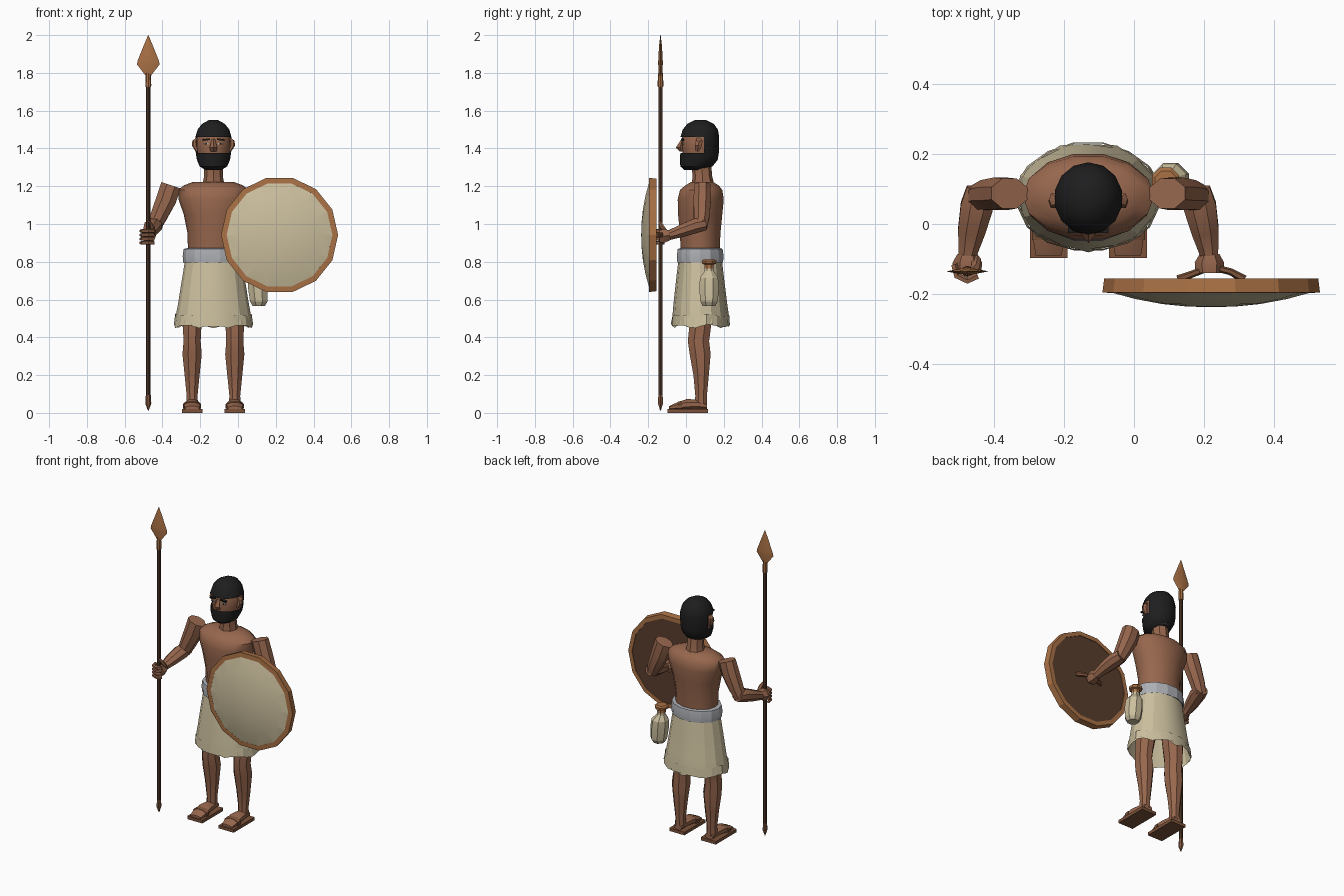
import bpy, bmesh, math
from mathutils import Vector

CX, CY = -0.13, 0.08          # body axis


def material(name, r, g, b):
    m = bpy.data.materials.new(name)
    m.diffuse_color = (r, g, b, 1)
    return m


SKIN = material("skin", 0.31, 0.135, 0.075)
BLACK = material("black hair", 0.013, 0.013, 0.014)
LINEN = material("linen", 0.60, 0.52, 0.34)
GREY = material("grey sash", 0.42, 0.43, 0.46)
TAN = material("tan leather", 0.40, 0.165, 0.06)
WOOD = material("dark wood", 0.10, 0.048, 0.026)
SOLE = material("sandal leather", 0.20, 0.085, 0.042)
WHITE = material("eye white", 0.55, 0.52, 0.48)


def finish(name, bm, mat, angle=35):
    bmesh.ops.recalc_face_normals(bm, faces=bm.faces)
    me = bpy.data.meshes.new(name)
    bm.to_mesh(me)
    bm.free()
    ob = bpy.data.objects.new(name, me)
    bpy.context.collection.objects.link(ob)
    me.materials.append(mat)
    if angle:
        bpy.ops.object.select_all(action='DESELECT')
        ob.select_set(True)
        bpy.context.view_layer.objects.active = ob
        bpy.ops.object.shade_smooth_by_angle(angle=math.radians(angle))
    return ob


def loft(name, rings, mat, n=8, axis=None, phase=0.0, caps=(True, True), angle=35,
         closed=False, drop=None):
    """Skin elliptical rings (x, y, z, half width, half depth) along a path."""
    bm = bmesh.new()
    P = [Vector(r[:3]) for r in rings]
    loops = []
    for i, r in enumerate(rings):
        d = Vector(axis) if axis else P[min(i + 1, len(P) - 1)] - P[max(i - 1, 0)]
        d.normalize()
        hint = Vector((0, 1, 0)) if abs(d.x) > 0.9 else Vector((1, 0, 0))
        v = d.cross(hint).normalized()
        u = v.cross(d)
        loops.append([bm.verts.new(P[i] + u * r[3] * math.cos(a) + v * r[4] * math.sin(a))
                      for a in (2 * math.pi * (k + phase) / n for k in range(n))])
    pairs = list(zip(loops, loops[1:])) + ([(loops[-1], loops[0])] if closed else [])
    for a, b in pairs:
        for k in range(n):
            bm.faces.new((a[k], a[(k + 1) % n], b[(k + 1) % n], b[k]))
    if caps[0] and not closed:
        bm.faces.new(loops[0])
    if caps[1] and not closed:
        bm.faces.new(loops[-1])
    if drop:
        bmesh.ops.delete(bm, geom=[f for f in bm.faces if drop(f.calc_center_median())],
                         context='FACES')
    return finish(name, bm, mat, angle)


def box(name, c, s, mat, tilt=0.0):
    bm = bmesh.new()
    bmesh.ops.create_cube(bm, size=1)
    for v in bm.verts:
        x, z = v.co.x * s[0], v.co.z * s[2]
        v.co = (c[0] + x, c[1] + v.co.y * s[1], c[2] + z + x * tilt)
    return finish(name, bm, mat, 0)


def body(name, prof, mat, n, **kw):
    return loft(name, [(CX, y, z, rx, ry) for z, y, rx, ry in prof], mat, n,
                axis=(0, 0, 1), **kw)


# Torso, neck
body("torso", [(0.84, 0.075, .135, .105), (0.95, .075, .137, .11), (1.05, .075, .157, .12),
               (1.13, .078, .185, .125), (1.18, .08, .188, .115), (1.205, .085, .155, .09),
               (1.222, .085, .11, .06)], SKIN, 14, angle=45)
body("neck", [(1.2, .09, .06, .062), (1.25, .087, .05, .052), (1.33, .08, .05, .052)], SKIN, 8)

# Head with hair and beard shell left open at the face
body("head", [(1.31, .07, .06, .075), (1.36, .072, .084, .088), (1.41, .073, .09, .093),
              (1.47, .073, .09, .093), (1.52, .075, .06, .06)], SKIN, 14, phase=.5)
body("hair_and_beard", [(1.287, .045, .045, .055), (1.305, .055, .075, .085),
                        (1.34, .068, .09, .1), (1.377, .072, .096, .102),
                        (1.418, .073, .098, .102), (1.46, .073, .098, .103),
                        (1.50, .076, .086, .093), (1.53, .077, .062, .07),
                        (1.55, .077, .025, .03)], BLACK, 14, phase=.5,
     drop=lambda c: c.y < .085 and 1.38 < c.z < 1.455)
loft("nose", [(CX, -.018, 1.45, .008, .006), (CX, -.032, 1.405, .02, .022),
              (CX, -.022, 1.385, .016, .012)], SKIN, 4, axis=(0, 0, 1), angle=0)
for s, side in ((-1, "right"), (1, "left")):
    box(side + "_brow", (CX + s * .038, -.018, 1.447), (.04, .016, .009), BLACK, s * -.1)
    box(side + "_eye", (CX + s * .038, -.0145, 1.425), (.026, .009, .008), WHITE)
    box(side + "_pupil", (CX + s * .038, -.018, 1.425), (.01, .006, .008), BLACK)
    loft(side + "_ear", [(CX + s * .085, .06, 1.385, .01, .012), (CX + s * .1, .065, 1.415, .014, .022),
                         (CX + s * .1, .07, 1.44, .012, .02), (CX + s * .088, .065, 1.455, .006, .01)],
         SKIN, 6, axis=(0, 0, 1))

# Sash
body("sash", [(.80, .075, .15, .115), (.795, .075, .16, .124), (.83, .075, .163, .127),
              (.868, .075, .158, .122), (.872, .075, .138, .108)], GREY, 14, angle=20)

# Kilt with a pleated hem and an overlapping border
def pleat(ob, low, amount):
    for v in ob.data.vertices:
        if v.co.z < low:
            k = math.sin(7 * math.atan2(v.co.y - CY, v.co.x - CX))
            v.co.z += .012 * k
            v.co.x += (v.co.x - CX) * amount * k
            v.co.y += (v.co.y - CY) * amount * k


kilt = body("kilt", [(.81, .075, .15, .115), (.70, .075, .168, .128), (.58, .076, .187, .142),
                     (.51, .078, .2, .15), (.46, .078, .205, .154)], LINEN, 16,
            caps=(False, False), angle=20)
pleat(kilt, .48, .03)
hem = body("kilt_border", [(.515, .078, .203, .153), (.46, .078, .21, .157)], LINEN, 16,
           phase=.5, caps=(False, False), angle=20)
pleat(hem, .55, .02)

for s, side in ((-1, "right"), (1, "left")):
    # Leg, foot, sandal
    lx = CX + s * .113
    loft(side + "_leg", [(CX + s * .085, .078, .74, .07, .075), (lx - s * .01, .078, .55, .062, .07),
                         (lx, .073, .44, .052, .062), (lx, .066, .38, .049, .061),
                         (lx, .075, .31, .055, .06), (lx, .08, .2, .043, .044),
                         (lx, .08, .09, .031, .033), (lx, .078, .04, .034, .036)],
         SKIN, 8, axis=(0, 0, 1), phase=.5)
    loft(side + "_foot", [(lx, .11, .036, .03, .018), (lx, .06, .045, .036, .027),
                          (lx, .005, .044, .043, .032), (lx, -.05, .034, .047, .022),
                          (lx, -.09, .026, .04, .01)], SKIN, 8, axis=(0, -1, 0), phase=.5)
    box(side + "_sandal", (lx, .01, .01), (.108, .215, .02), SOLE)
    loft(side + "_sandal_strap", [(lx, -.02, .036, .052, .031), (lx, -.045, .034, .052, .026)],
         SOLE, 8, axis=(0, -1, 0), phase=.5)

    # Bent arm
    hx = CX + s * .345
    loft(side + "_upper_arm", [(CX + s * .195, .088, 1.15, .035, .04), (CX + s * .225, .087, 1.205, .058, .046),
                               (CX + s * .25, .086, 1.13, .058, .05), (CX + s * .29, .083, 1.04, .048, .045),
                               (CX + s * .315, .075, .985, .04, .04)][1:], SKIN, 8, phase=.5)
    loft(side + "_forearm", [(CX + s * .308, .10, 1.0, .042, .036), (CX + s * .318, .05, .99, .05, .042),
                             (CX + s * .333, -.02, .965, .042, .036), (hx, -.09, .94, .027, .027),
                             (hx, -.105, .937, .03, .03)], SKIN, 8, phase=.5)
    # Fist with fingers and thumb
    loft(side + "_fist", [(hx, -.085, .94, .028, .03), (hx, -.11, .937, .042, .04),
                          (hx, -.14, .935, .04, .038)], SKIN, 6, axis=(0, -1, 0))
    if s < 0:
        for k in range(4):
            z = .90 + .021 * k
            loft(f"right_finger_{k + 1}", [(hx - .038, -.115, z, .01, .01), (hx - .03, -.148, z, .01, .01),
                                           (hx, -.162, z, .01, .01), (hx + .03, -.148, z, .01, .01)],
                 SKIN, 5)
        loft("right_thumb", [(hx + .025, -.10, .95, .014, .014), (hx + .022, -.125, .985, .013, .013),
                             (hx + .005, -.14, 1.015, .008, .008)], SKIN, 5, axis=(0, 0, 1))

# Spear
SX, SY = -.475, -.135
def spear(name, prof, mat, n):
    return loft(name, [(SX, SY, z, a, b) for z, a, b in prof], mat, n, axis=(0, 0, 1))


spear("spear_shaft", [(.06, .011, .011), (1.75, .011, .011)], WOOD, 8)
spear("spear_butt", [(.012, .002, .002), (.05, .016, .016), (.095, .013, .013)], SOLE, 6)
spear("spear_socket", [(1.725, .014, .014), (1.735, .016, .016), (1.80, .013, .012)], TAN, 8)
spear("spear_head", [(1.785, .014, .01), (1.845, .06, .012), (1.865, .056, .012),
                     (1.94, .026, .008), (2.0, .001, .001)], TAN, 4)

# Round shield: rim, domed face, dark back, grip
HX, HZ = .22, .942
def shield(name, prof, mat, **kw):
    return loft(name, [(HX, y, HZ, r, r) for y, r in prof], mat, 14, axis=(0, -1, 0), **kw)


shield("shield_rim", [(-.155, .278), (-.155, .305), (-.195, .31), (-.197, .28)], TAN, closed=True, angle=20)
shield("shield_face", [(-.196, .282), (-.214, .215), (-.228, .14), (-.235, .07), (-.237, .005)], LINEN,
       caps=(False, True), angle=6)
shield("shield_back", [(-.16, .282), (-.168, .282)], WOOD)
loft("shield_grip", [(.125, -.158, .942, .012, .016), (.165, -.143, .942, .01, .014),
                     (.22, -.122, .942, .01, .014), (.275, -.136, .942, .01, .014),
                     (.315, -.158, .942, .012, .016)], SOLE, 6)

# Water flask on the hip
def flask(name, prof, mat):
    return loft(name, [(x, .122, z, r, r) for z, x, r in prof], mat, 8, axis=(0, 0, 1), phase=.5, angle=20)


flask("flask", [(.565, .11, .035), (.59, .11, .05), (.66, .105, .056), (.715, .1, .052),
                (.75, .092, .026), (.775, .09, .024)], LINEN)
flask("flask_stopper", [(.765, .09, .027), (.785, .09, .026), (.79, .09, .04), (.805, .09, .042),
                        (.813, .09, .032)], TAN)
